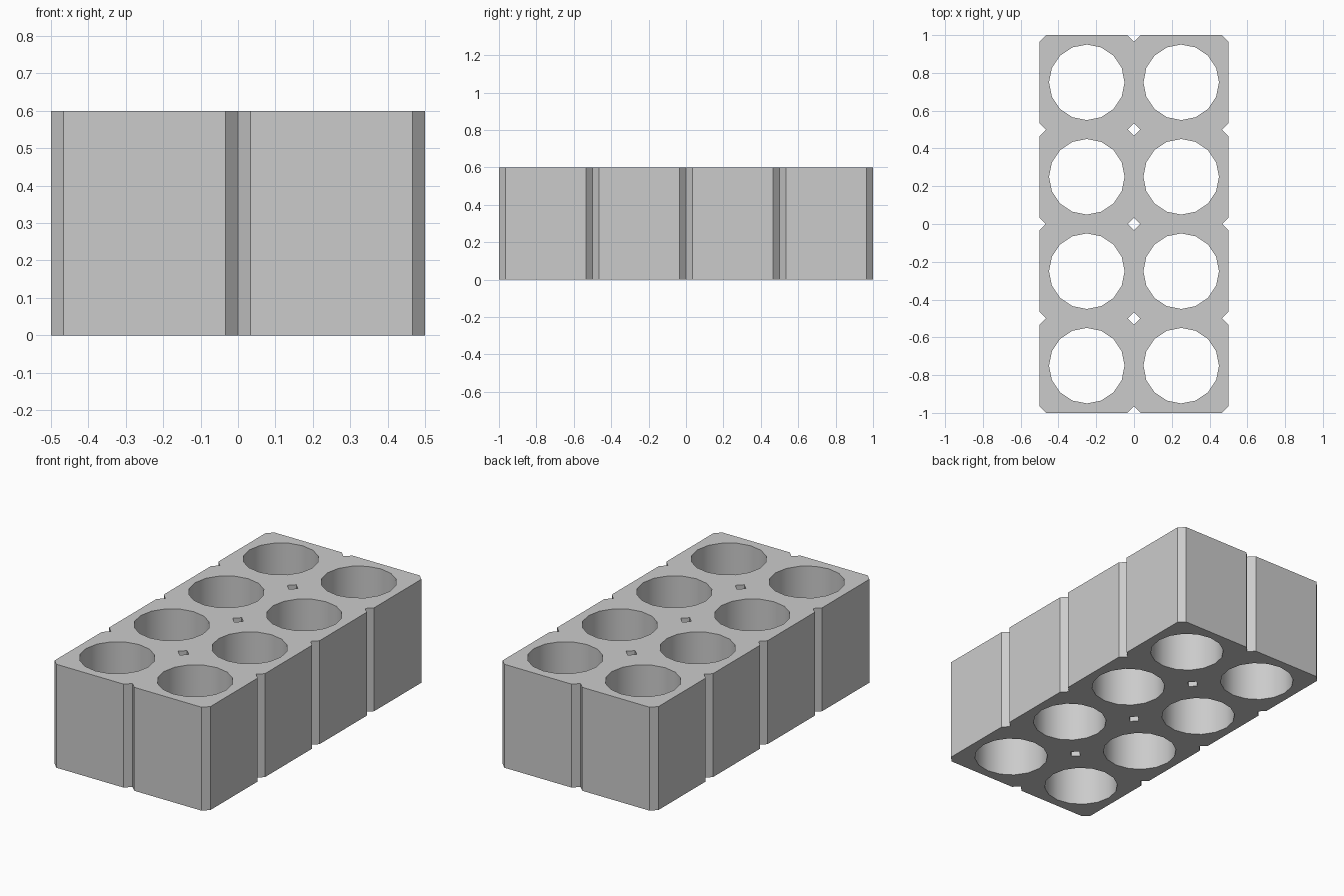
import bpy
import bmesh
from math import cos, sin, tau

if "Cube" in bpy.data.objects:
    bpy.data.objects.remove(bpy.data.objects["Cube"])

CELL, HEIGHT, CHAMFER, RADIUS = 0.5, 0.6, 0.034, 0.2
COLUMNS, ROWS, SIDES = 2, 4, 16

grey = bpy.data.materials.new("plain grey")
grey.use_nodes = True
colour = (0.6, 0.6, 0.6, 1)
grey.diffuse_color = colour
grey.node_tree.nodes["Principled BSDF"].inputs["Base Color"].default_value = colour

bm = bmesh.new()


def loop_edges(points):
    """Closed loop of edges on the ground plane."""
    verts = [bm.verts.new((x, y, 0)) for x, y in points]
    return [bm.edges.new((a, b)) for a, b in zip(verts, verts[1:] + verts[:1])]


# Chamfered square cells, each with a round socket
half, flat = CELL / 2, CELL / 2 - CHAMFER
octagon = [(half, -flat), (half, flat), (flat, half), (-flat, half),
           (-half, flat), (-half, -flat), (-flat, -half), (flat, -half)]
for col in range(COLUMNS):
    for row in range(ROWS):
        cx = (col - (COLUMNS - 1) / 2) * CELL
        cy = (row - (ROWS - 1) / 2) * CELL
        sides = loop_edges([(cx + x, cy + y) for x, y in octagon])
        # Drop the walls shared with neighbouring cells
        shared = [(0, col < COLUMNS - 1), (2, row < ROWS - 1), (4, col > 0), (6, row > 0)]
        for index, inner in shared:
            if inner:
                bm.edges.remove(sides[index])
        loop_edges([(cx + RADIUS * sin(tau * i / SIDES), cy + RADIUS * cos(tau * i / SIDES))
                    for i in range(SIDES)])

# Join the cells into one outline, fill it and raise it to a block
bmesh.ops.remove_doubles(bm, verts=bm.verts[:], dist=0.001)
bmesh.ops.triangle_fill(bm, edges=bm.edges[:], use_beauty=True)
raised = bmesh.ops.extrude_face_region(bm, geom=bm.faces[:], use_keep_orig=True)
bmesh.ops.translate(bm, vec=(0, 0, HEIGHT),
                    verts=[g for g in raised["geom"] if isinstance(g, bmesh.types.BMVert)])
bmesh.ops.recalc_face_normals(bm, faces=bm.faces[:])

mesh = bpy.data.meshes.new("socket_block")
bm.to_mesh(mesh)
bm.free()
mesh.materials.append(grey)
block = bpy.data.objects.new("socket_block", mesh)
bpy.context.collection.objects.link(block)

# Smooth the round sockets, keep the chamfers crisp
bpy.context.view_layer.objects.active = block
block.select_set(True)
bpy.ops.object.shade_smooth_by_angle(angle=0.6)
